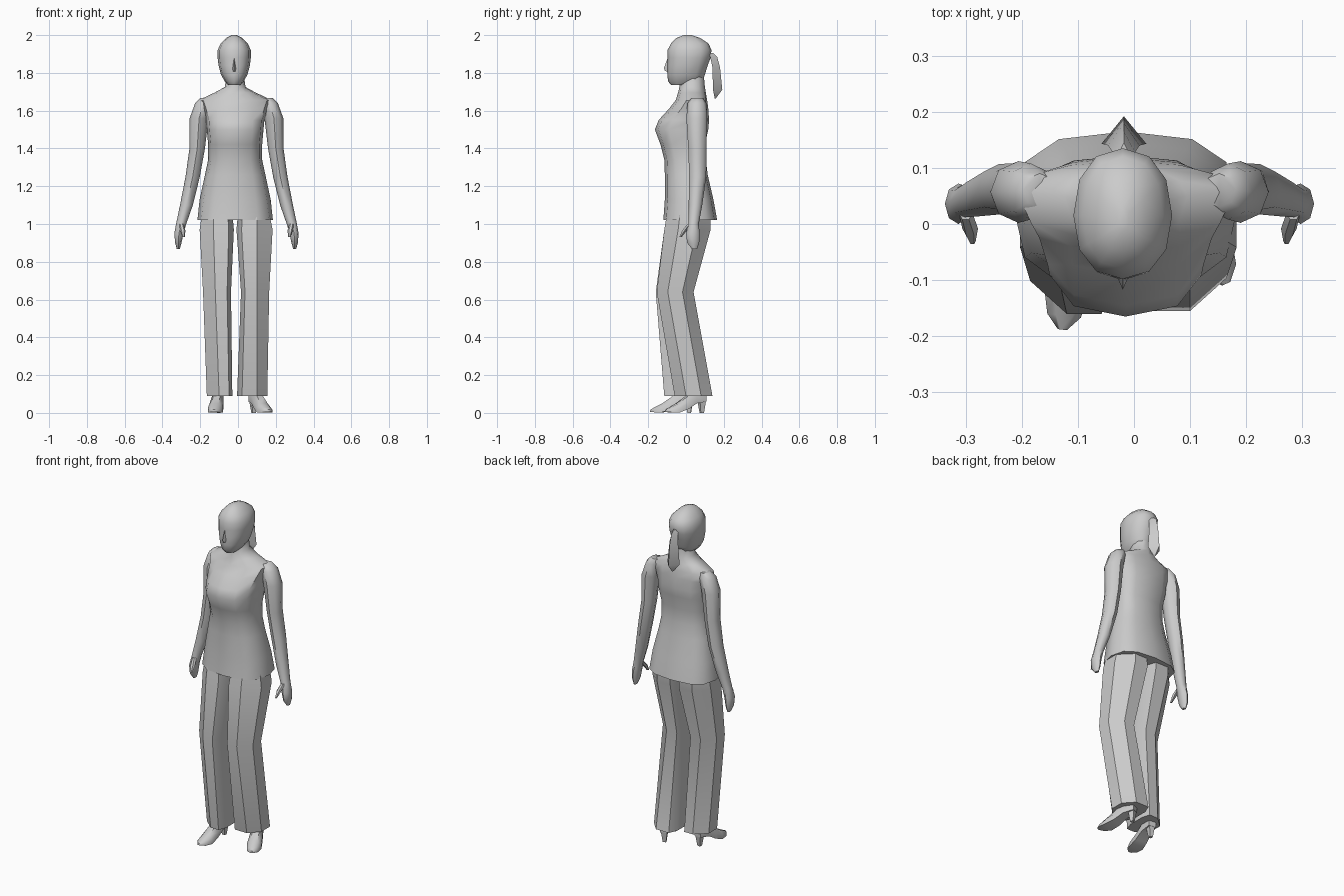
import bpy, bmesh, math
from mathutils import Vector

grey = bpy.data.materials.new("light_grey")
grey.diffuse_color = (0.6, 0.6, 0.6, 1)


def loft(name, rings, angle=50):
    """Skin a list of equal-length point rings and cap both ends."""
    bm = bmesh.new()
    vr = [[bm.verts.new(p) for p in r] for r in rings]
    n = len(vr[0])
    for a, b in zip(vr, vr[1:]):
        for i in range(n):
            j = (i + 1) % n
            bm.faces.new((a[i], a[j], b[j], b[i]))
    bm.faces.new(vr[0][::-1])
    bm.faces.new(vr[-1])
    bmesh.ops.recalc_face_normals(bm, faces=bm.faces)
    me = bpy.data.meshes.new(name)
    bm.to_mesh(me)
    bm.free()
    ob = bpy.data.objects.new(name, me)
    bpy.context.collection.objects.link(ob)
    me.materials.append(grey)
    bpy.context.view_layer.objects.active = ob
    ob.select_set(True)
    bpy.ops.object.shade_smooth_by_angle(angle=math.radians(angle))
    ob.select_set(False)
    return ob


def section(z, yf, yb, hw, ymid, p=1.0, cx=-0.015, n=12):
    """Oval with separate front and back depth; p < 1 makes it boxier."""
    pts = []
    for i in range(n):
        t = 2 * math.pi * i / n
        c, s = math.cos(t), math.sin(t)
        x = cx + hw * math.copysign(abs(c) ** p, c)
        d = (yb - ymid) if s > 0 else (ymid - yf)
        pts.append((x, ymid + d * math.copysign(abs(s) ** p, s), z))
    return pts


# torso with hem, waist, bust, shoulders and neck
torso = [(1.02, -.12, .165, .20, .03, .75), (1.13, -.112, .145, .188, .03, .8),
         (1.26, -.112, .115, .16, .02, .8), (1.34, -.115, .105, .143, .02, .8),
         (1.42, -.135, .10, .143, .02, .75), (1.50, -.165, .118, .15, .03, .7),
         (1.55, -.145, .122, .155, .035, .75), (1.61, -.09, .118, .175, .05, .9),
         (1.655, -.055, .112, .195, .06, 1), (1.695, -.042, .105, .11, .05, 1),
         (1.725, -.035, .10, .055, .035, 1), (1.78, -.03, .095, .047, .035, 1)]
loft("torso", [section(*r) for r in torso])

# head, chin to crown
head = [(1.735, -.078, .04, .032, -.02), (1.755, -.095, .085, .05, 0),
        (1.79, -.099, .10, .07, 0), (1.84, -.10, .115, .083, .01),
        (1.88, -.097, .13, .088, .015), (1.92, -.098, .135, .088, .015),
        (1.955, -.08, .12, .072, .015), (1.985, -.05, .075, .042, .01),
        (2.0, -.012, .03, .012, .008)]
loft("head", [section(*r, .9, -.02) for r in head])
loft("nose", [[(-.03, -.09, 1.805), (-.01, -.09, 1.805), (-.02, -.112, 1.81)],
              [(-.032, -.09, 1.825), (-.008, -.09, 1.825), (-.02, -.117, 1.825)],
              [(-.025, -.09, 1.875), (-.015, -.09, 1.875), (-.02, -.099, 1.875)]])

# ponytail: triangular strand widening downwards to a point
tail = [(1.905, .115, .145, .015), (1.885, .128, .165, .02), (1.83, .14, .18, .028),
        (1.71, .143, .192, .04), (1.665, .152, .158, .006)]
loft("ponytail", [[(-.018 - w, f, z), (-.018 + w, f, z), (-.018, b, z)]
                  for z, f, b, w in tail], 30)

# arms and thumbs: (z, x, y, x radius, y radius)
arm = [(1.668, .16, .06, .03, .03), (1.64, .176, .058, .043, .05),
       (1.56, .198, .057, .05, .055), (1.40, .208, .06, .041, .048),
       (1.25, .232, .062, .038, .045), (1.10, .265, .05, .034, .036),
       (1.00, .293, .04, .027, .028), (.95, .305, .036, .024, .036),
       (.90, .308, .038, .017, .032), (.868, .308, .045, .008, .014)]
thumb = [(1.0, .292, .02, .012, .014), (.965, .284, -.008, .014, .014),
         (.93, .28, -.03, .006, .007)]
for side, s in (("left", -1), ("right", 1)):
    for part, data, n in (("arm", arm, 8), ("thumb", thumb, 6)):
        loft(f"{side}_{part}", [section(z, y - ry, y + ry, rx, y, 1, -.008 + s * x, n)
                                for z, x, y, rx, ry in data])

# trouser legs: (z, inner x, crease x, outer x, front y, back y)
legs = {"left": [(1.06, -.03, -.13, -.19, -.10, .13), (.97, -.022, -.13, -.203, -.115, .13),
                 (.64, -.037, -.12, -.185, -.16, .035), (.09, -.03, -.10, -.165, -.115, .08)],
        "right": [(1.06, 0, .10, .165, -.10, .13), (.97, -.008, .10, .183, -.115, .13),
                  (.64, .016, .10, .165, -.155, .04), (.09, -.005, .10, .155, -.06, .14)]}
for side, data in legs.items():
    rings = []
    for z, xi, xc, xo, yf, yb in data:
        d = yb - yf
        rings.append([(xi, yf + .25 * d, z), (xi + .25 * (xc - xi), yf, z), (xc, yf, z),
                      (xo, yf + .3 * d, z), (xo, yf + .7 * d, z),
                      (xc, yb, z), (xi + .2 * (xc - xi), yb, z), (xi, yf + .75 * d, z)])
    loft(f"{side}_trouser_leg", rings, 40)

# high-heeled shoes, from heel counter to toe: (along, half width, bottom, top)
shoe = [(0, .022, .06, .115), (.06, .03, .05, .13), (.11, .036, .02, .085),
        (.16, .04, .003, .05), (.20, .03, .003, .03), (.225, .008, .006, .018)]
for side, heel, toe in (("left", (-.10, .035), (-.128, -.19)),
                        ("right", (.075, .10), (.165, -.108))):
    h = Vector((*heel, 0))
    f = (Vector((*toe, 0)) - h).normalized()
    w = Vector((-f.y, f.x, 0))
    up = Vector((0, 0, 1))
    loft(f"{side}_shoe", [[h + f * a + w * (k * hw) + up * z for k, z in
                           ((-1, b), (1, b), (1, (b + t) / 2), (.5, t), (-.5, t), (-1, (b + t) / 2))]
                          for a, hw, b, t in shoe])
    loft(f"{side}_heel", [[h + f * (.018 + r * i) + w * (r * j) + up * z
                           for i, j in ((-1, -1), (1, -1), (1, 1), (-1, 1))]
                          for z, r in ((0, .009), (.07, .018))])
